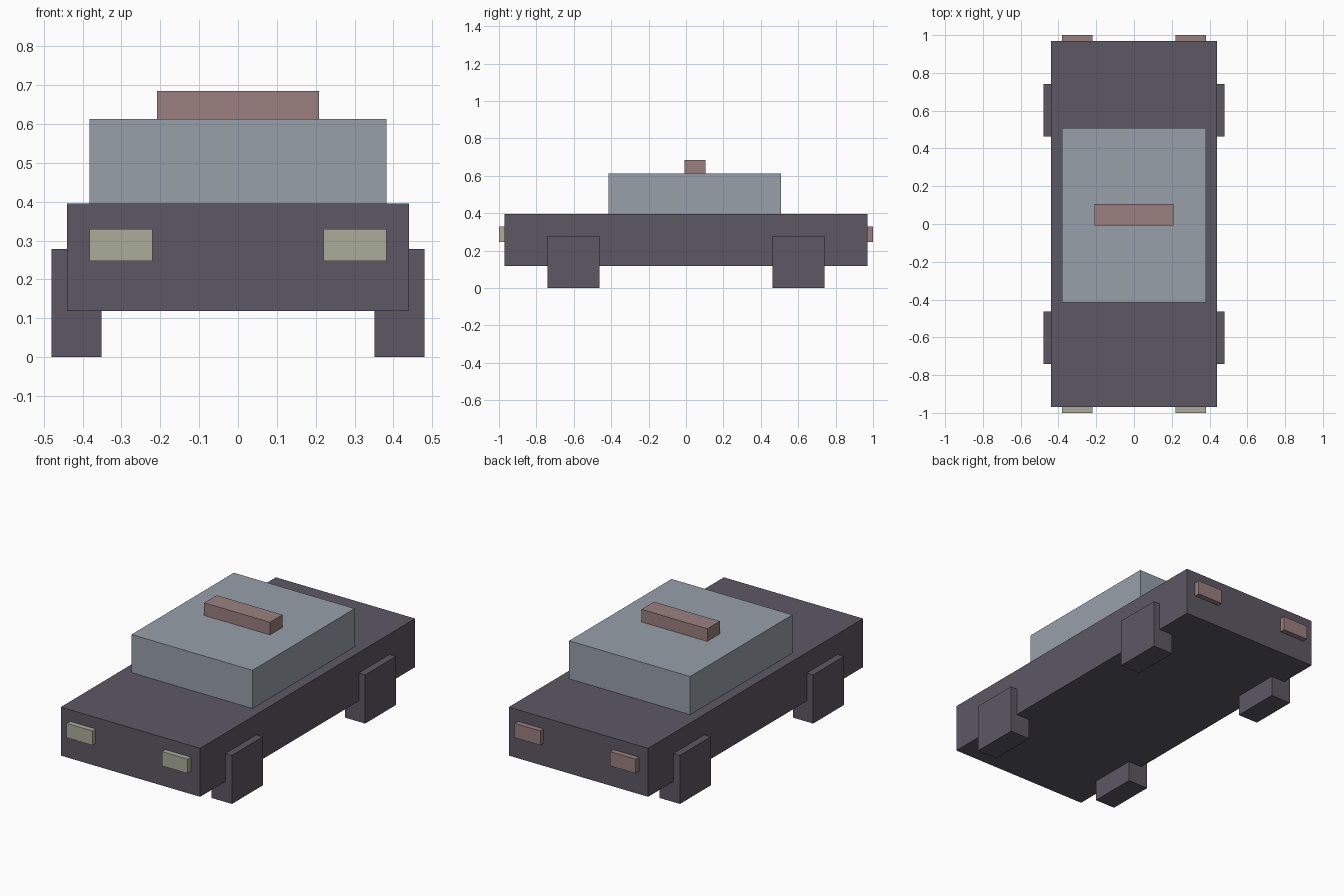
import bpy

if "Cube" in bpy.data.objects:
    bpy.data.objects.remove(bpy.data.objects["Cube"])


def material(name, rgb):
    m = bpy.data.materials.new(name)
    m.diffuse_color = (*rgb, 1.0)
    m.use_nodes = True
    m.node_tree.nodes["Principled BSDF"].inputs["Base Color"].default_value = m.diffuse_color
    return m


DARK = material("dark_plum_grey", (0.107, 0.098, 0.127))
GLASS = material("pale_blue_grey", (0.314, 0.352, 0.402))
RED = material("dusty_red", (0.328, 0.216, 0.212))
CREAM = material("pale_cream", (0.402, 0.418, 0.323))


def box(name, x, y, z, mat):
    """Box from (min, max) ranges on each axis."""
    bpy.ops.mesh.primitive_cube_add(size=1)
    ob = bpy.context.object
    ob.name = name
    ob.location = [(a + b) / 2 for a, b in (x, y, z)]
    ob.scale = [b - a for a, b in (x, y, z)]
    bpy.ops.object.transform_apply(location=True, rotation=False, scale=True)
    ob.data.materials.append(mat)
    return ob


# Body, cabin and roof light bar
box("body", (-0.44, 0.44), (-0.97, 0.97), (0.118, 0.395), DARK)
box("cabin", (-0.382, 0.382), (-0.415, 0.508), (0.395, 0.613), GLASS)
box("roof_light_bar", (-0.208, 0.208), (-0.008, 0.105), (0.613, 0.685), RED)

# Wheels and lamps on both sides
for side, s in (("left", -1), ("right", 1)):
    def span(a, b):
        return tuple(sorted((s * a, s * b)))

    box(f"front_wheel_{side}", span(0.352, 0.48), (-0.74, -0.462), (0, 0.278), DARK)
    box(f"rear_wheel_{side}", span(0.352, 0.48), (0.462, 0.74), (0, 0.278), DARK)
    box(f"headlight_{side}", span(0.22, 0.382), (-1.0, -0.97), (0.247, 0.329), CREAM)
    box(f"tail_light_{side}", span(0.22, 0.382), (0.97, 1.0), (0.247, 0.329), RED)
